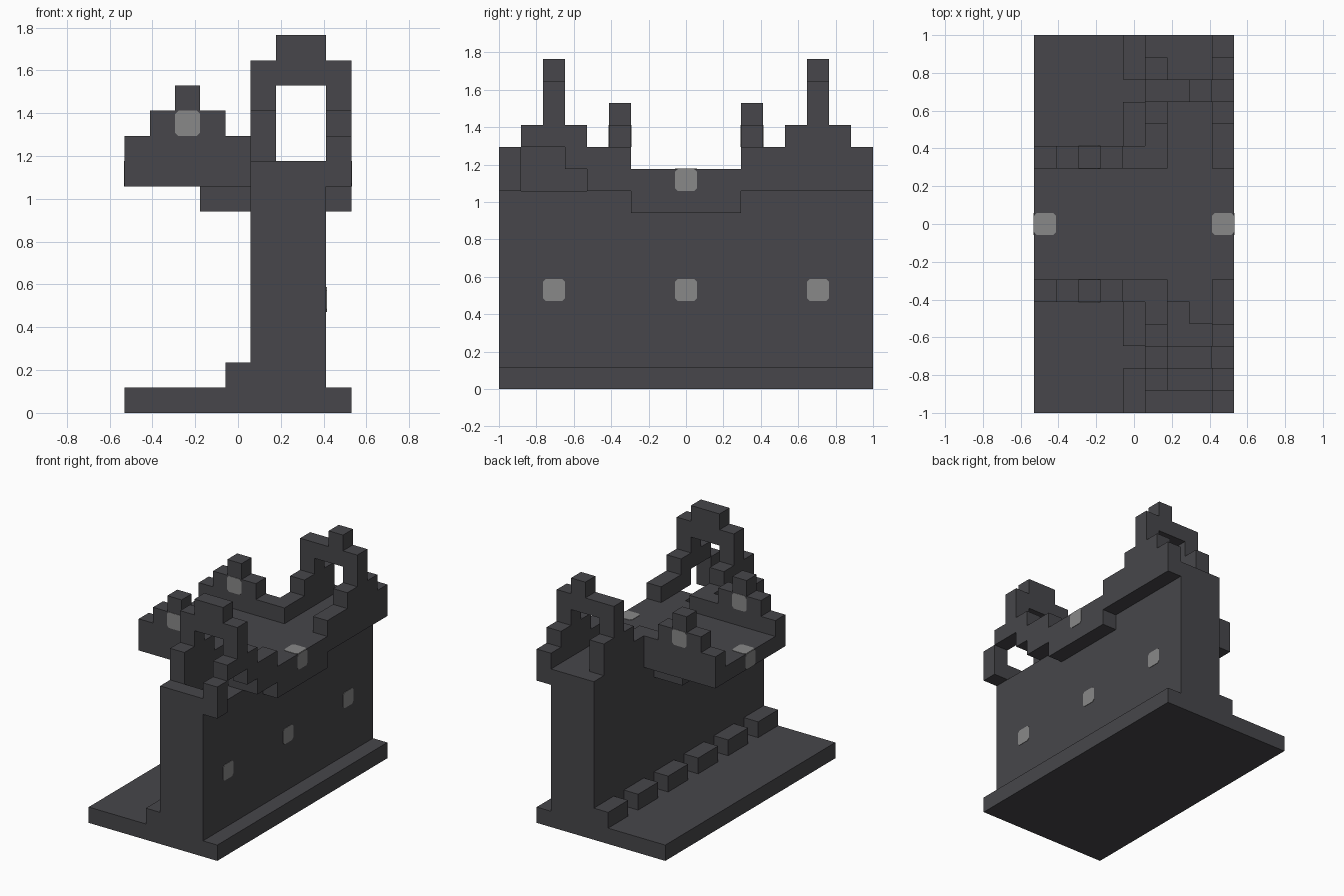
import bpy, bmesh
from mathutils import Vector, Matrix

cube = bpy.data.objects.get("Cube")
if cube:
    bpy.data.objects.remove(cube, do_unlink=True)

U = 2 / 17                      # one block
NX, NY = 9, 17                  # blocks across and deep


def material(name, rgb):
    m = bpy.data.materials.new(name)
    m.use_nodes = True
    col = (*rgb, 1)
    m.diffuse_color = col
    bsdf = m.node_tree.nodes["Principled BSDF"]
    bsdf.inputs["Base Color"].default_value = col
    bsdf.inputs["Roughness"].default_value = 0.9
    return m


STONE = material("dark stone", (0.063, 0.062, 0.069))
LAMP = material("lamp grey", (0.25, 0.25, 0.25))


def place(x, y, z):
    """Block coordinates to model space."""
    return Vector(((x - NX / 2) * U, (y - NY / 2) * U, z * U))


def finish(name, bm, mat):
    mesh = bpy.data.meshes.new(name)
    bm.to_mesh(mesh)
    bm.free()
    mesh.materials.append(mat)
    obj = bpy.data.objects.new(name, mesh)
    bpy.context.collection.objects.link(obj)
    return obj


def blocks(name, boxes):
    """One object from boxes given as (x0, x1, y0, y1, z0, z1) in blocks."""
    bm = bmesh.new()
    for x0, x1, y0, y1, z0, z1 in boxes:
        a, b = place(x0, y0, z0), place(x1, y1, z1)
        size = Matrix.Diagonal((*(b - a), 1))
        bmesh.ops.create_cube(bm, size=1, matrix=Matrix.Translation((a + b) / 2) @ size)
    return finish(name, bm, STONE)


def lamp(name, cell, normal):
    """Thin plate with clipped corners on one face of a block."""
    n = Vector(normal)
    centre = place(*(Vector(cell) + Vector((0.5, 0.5, 0.5)) + n * 0.5))
    h, c, t = U / 2, U * 0.37, 0.003
    rim = [(h, -c), (h, c), (c, h), (-c, h), (-h, c), (-h, -c), (-c, -h), (c, -h)]
    bm = bmesh.new()
    face = bm.faces.new([bm.verts.new((u, v, 0)) for u, v in rim])
    side = bmesh.ops.extrude_face_region(bm, geom=[face])["geom"]
    bmesh.ops.translate(bm, vec=(0, 0, t),
                        verts=[g for g in side if isinstance(g, bmesh.types.BMVert)])
    bmesh.ops.recalc_face_normals(bm, faces=bm.faces)
    turn = n.to_track_quat('Z', 'Y').to_matrix().to_4x4()
    bm.transform(Matrix.Translation(centre) @ turn)
    return finish(name, bm, LAMP)


# Base, main wall and the row of low blocks along its foot
blocks("base", [(0, 9, 0, 17, 0, 1)])
blocks("main_wall", [(5, 8, 0, 17, 1, 9)])
blocks("foot_blocks", [(4, 5, y, y + 2, 1, 2) for y in range(0, 17, 3)])

# Walkway deck, broken away near the front arch
blocks("deck", [
    (0, 9, 6, 11, 9, 10),       # crossing platform
    (5, 8, 11, 17, 9, 10),      # rear walkway
    (5, 6, 0, 6, 9, 10),        # front walkway, whole edge
    (6, 8, 0, 1, 9, 10),
    (6, 8, 5, 6, 9, 10),
    (7, 8, 4, 5, 9, 10),
])
blocks("platform_supports", [(3, 5, 6, 11, 8, 9), (8, 9, 6, 11, 8, 9)])

# Stepped battlements on both sides of the platform
for name, y in (("front", 5), ("rear", 11)):
    blocks(name + "_battlement", [
        (0, 5, y, y + 1, 9, 11), (5, 6, y, y + 1, 10, 11),
        (1, 4, y, y + 1, 11, 12), (2, 3, y, y + 1, 12, 13),
    ])

# Parapets: tops by distance from the wall end; missing blocks at the front outer side
TOPS = [11, 12, 14, 12, 11, 11]
BROKEN = {1: 11, 2: 11, 3: 10}
for name, rear in (("front", False), ("rear", True)):
    inner, outer = [], []
    for i, top in enumerate(TOPS):
        y = 16 - i if rear else i
        if 0 < i < 5:
            inner.append((5, 6, y, y + 1, 10, top))
        outer.append((8, 9, y, y + 1, 9 if rear else BROKEN.get(i, 9), top))
    blocks(name + "_inner_parapet", inner)
    blocks(name + "_outer_parapet", outer)

# Arch lintels with their crests
blocks("front_arch_top", [(6, 8, 2, 3, 13, 15)])
blocks("rear_arch_top", [(6, 8, 14, 15, 13, 14), (7, 8, 14, 15, 14, 15)])

# Lamps on the outer wall, platform ends and battlements
for i, y in enumerate((2, 8, 14)):
    lamp(f"wall_lamp_{i + 1}", (7, y, 4), (1, 0, 0))
for name, x, d in (("right", 0, -1), ("left", 8, 1)):
    lamp(name + "_platform_lamp_top", (x, 8, 9), (0, 0, 1))
    lamp(name + "_platform_lamp_side", (x, 8, 9), (d, 0, 0))
for name, y in (("front", 5), ("rear", 11)):
    for side, d in (("front", -1), ("back", 1)):
        lamp(f"{name}_battlement_lamp_{side}", (2, y, 11), (0, d, 0))
